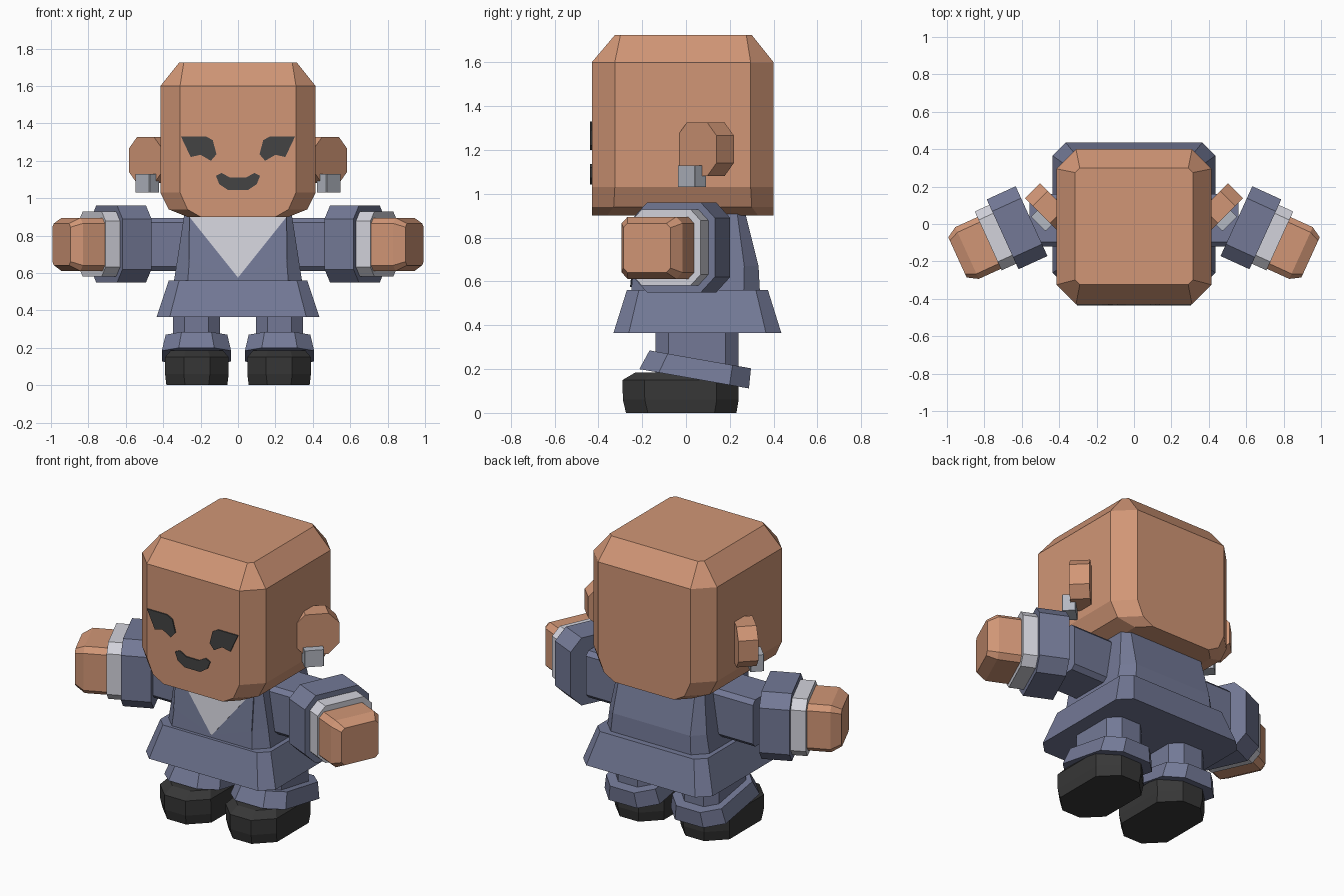
import bpy, bmesh, math
from mathutils import Matrix, Vector

if "Cube" in bpy.data.objects:
    bpy.data.objects.remove(bpy.data.objects["Cube"], do_unlink=True)


def material(name, rgb):
    lin = [((v / 255 + 0.055) / 1.055) ** 2.4 for v in rgb] + [1]
    m = bpy.data.materials.new(name)
    m.diffuse_color = lin
    m.use_nodes = True
    bsdf = next(n for n in m.node_tree.nodes if n.type == 'BSDF_PRINCIPLED')
    bsdf.inputs["Base Color"].default_value = lin
    return m


SKIN = material("skin", (209, 150, 118))
CLOTH = material("slate_blue_cloth", (115, 121, 150))
WHITE = material("pale_trim", (210, 210, 219))
METAL = material("earring_grey", (180, 184, 194))
BOOT = material("boot_black", (55, 55, 55))
DARK = material("face_dark", (68, 68, 68))


def finish(bm, name, mat):
    bmesh.ops.recalc_face_normals(bm, faces=bm.faces)
    mesh = bpy.data.meshes.new(name)
    bm.to_mesh(mesh)
    bm.free()
    mesh.materials.append(mat)
    obj = bpy.data.objects.new(name, mesh)
    bpy.context.collection.objects.link(obj)
    return obj


def loft(name, mat, rings, matrix=Matrix()):
    """Stack of chamfered rectangles: (z, centre x, centre y, half x, half y, chamfer)."""
    bm = bmesh.new()
    loops = []
    for z, cx, cy, hx, hy, c in rings:
        pts = [(hx - c, -hy), (hx, c - hy), (hx, hy - c), (hx - c, hy),
               (c - hx, hy), (-hx, hy - c), (-hx, c - hy), (c - hx, -hy)]
        loops.append([bm.verts.new(matrix @ Vector((cx + x, cy + y, z))) for x, y in pts])
    bm.faces.new(loops[0])
    bm.faces.new(loops[-1])
    for a, b in zip(loops, loops[1:]):
        for i in range(8):
            j = (i + 1) % 8
            bm.faces.new((a[i], a[j], b[j], b[i]))
    return finish(bm, name, mat)


def plate(name, mat, points, front, thick=0.007):
    """Thin panel from x, z points, laid on the surface y = front(z)."""
    bm = bmesh.new()
    near = [bm.verts.new((x, front(z) - thick, z)) for x, z in points]
    far = [bm.verts.new((x, front(z) + 0.002, z)) for x, z in points]
    bm.faces.new(near)
    bm.faces.new(far)
    for i in range(len(points)):
        j = (i + 1) % len(points)
        bm.faces.new((near[i], near[j], far[j], far[i]))
    return finish(bm, name, mat)


# Head with narrowing jaw and bevelled crown
loft("head", SKIN, [
    (0.90, 0, -0.015, 0.27, 0.415, 0.07),
    (0.94, 0, -0.015, 0.37, 0.415, 0.10),
    (1.03, 0, -0.015, 0.415, 0.415, 0.105),
    (1.60, 0, -0.015, 0.415, 0.415, 0.105),
    (1.725, 0, -0.012, 0.315, 0.312, 0.025)])

# Torso and flared tunic skirt
loft("torso", CLOTH, [
    (0.54, 0, 0.043, 0.345, 0.295, 0.075),
    (0.67, 0, 0.046, 0.325, 0.285, 0.065),
    (0.93, 0, 0.027, 0.285, 0.239, 0.035)])
loft("skirt", CLOTH, [
    (0.365, 0, 0.052, 0.435, 0.383, 0.07),
    (0.56, 0, 0.052, 0.37, 0.322, 0.055)])


# Collar and lapels on the sloping chest
def chest(z):
    return -0.252 + (z - 0.54) * 0.103


plate("collar", WHITE, [(-0.26, 0.90), (0.26, 0.90), (0, 0.575)], chest)


# Face details
def face(z):
    return -0.43


EYE = [(0.115, 1.235), (0.135, 1.31), (0.17, 1.33), (0.305, 1.33),
       (0.253, 1.22), (0.20, 1.232), (0.145, 1.20)]
plate("mouth", DARK, [(-0.118, 1.12), (-0.088, 1.135), (-0.042, 1.11), (0.042, 1.11),
                      (0.088, 1.135), (0.118, 1.12), (0.10, 1.075), (0.052, 1.043),
                      (-0.052, 1.043), (-0.10, 1.075)], face)

for side, s in (("left", 1), ("right", -1)):
    flip = Matrix.Diagonal((s, 1, 1, 1))
    plate(side + "_eye", DARK, [(s * x, z) for x, z in EYE], face)
    plate(side + "_lapel", CLOTH, [(s * 0.26, 0.90), (s * 0.262, 0.665), (0, 0.575)],
          chest, 0.005)

    # Ear disc turned forward, with an earring under it
    turn = Matrix.Rotation(math.radians(45), 4, 'Z')
    ear = flip @ Matrix.Translation((0.455, 0.09, 1.203)) @ turn @ Matrix.Rotation(math.pi / 2, 4, 'X')
    loft(side + "_ear", SKIN, [(z, 0, 0, 0.125, 0.123, 0.06) for z in (-0.056, 0.056)], ear)
    ring = flip @ Matrix.Translation((0.485, 0.028, 0)) @ turn
    loft(side + "_earring", METAL, [(z, 0, 0, 0.055, 0.038, 0.003) for z in (1.03, 1.13)], ring)

    # Upper arm runs sideways; forearm swings toward the front
    along = Matrix(((0, 0, 1, 0), (1, 0, 0, 0), (0, 1, 0, 0), (0, 0, 0, 1)))
    loft(side + "_upper_arm", CLOTH, [
        (0.20, 0.02, 0.753, 0.14, 0.142, 0.025),
        (0.56, 0.02, 0.753, 0.14, 0.142, 0.025)], flip @ along)
    fore = (flip @ Matrix.Translation((0.625, -0.02, 0.755))
            @ Matrix.Rotation(math.radians(-24.5), 4, 'Z') @ along)
    loft(side + "_sleeve", CLOTH, [(z, 0, 0, 0.205, 0.205, 0.07) for z in (-0.085, 0.085)], fore)
    loft(side + "_cuff", WHITE, [
        (0.07, 0, 0, 0.173, 0.173, 0.05),
        (0.17, 0, 0, 0.173, 0.173, 0.05)], fore)
    loft(side + "_hand", SKIN, [
        (0.15, -0.012, -0.002, 0.152, 0.142, 0.03),
        (0.30, -0.012, -0.002, 0.152, 0.142, 0.03),
        (0.356, -0.012, -0.002, 0.118, 0.112, 0.02)], fore)

    # Leg, tilted trouser cuff and boot
    loft(side + "_leg", CLOTH, [
        (0.15, 0.222, 0.05, 0.125, 0.19, 0.06),
        (0.42, 0.222, 0.05, 0.125, 0.19, 0.06)], flip)
    tilt = flip @ Matrix.Translation((0.222, 0.045, 0.2)) @ Matrix.Rotation(math.radians(-10), 4, 'X')
    loft(side + "_trouser_cuff", CLOTH, [
        (-0.045, 0, 0, 0.185, 0.254, 0.09),
        (0.047, 0, 0.012, 0.165, 0.235, 0.085)], tilt)
    loft(side + "_boot", BOOT, [
        (0, 0.22, -0.022, 0.163, 0.252, 0.10),
        (0.06, 0.22, -0.024, 0.17, 0.264, 0.10),
        (0.15, 0.22, -0.026, 0.17, 0.264, 0.10),
        (0.185, 0.22, -0.03, 0.14, 0.20, 0.08)], flip)
